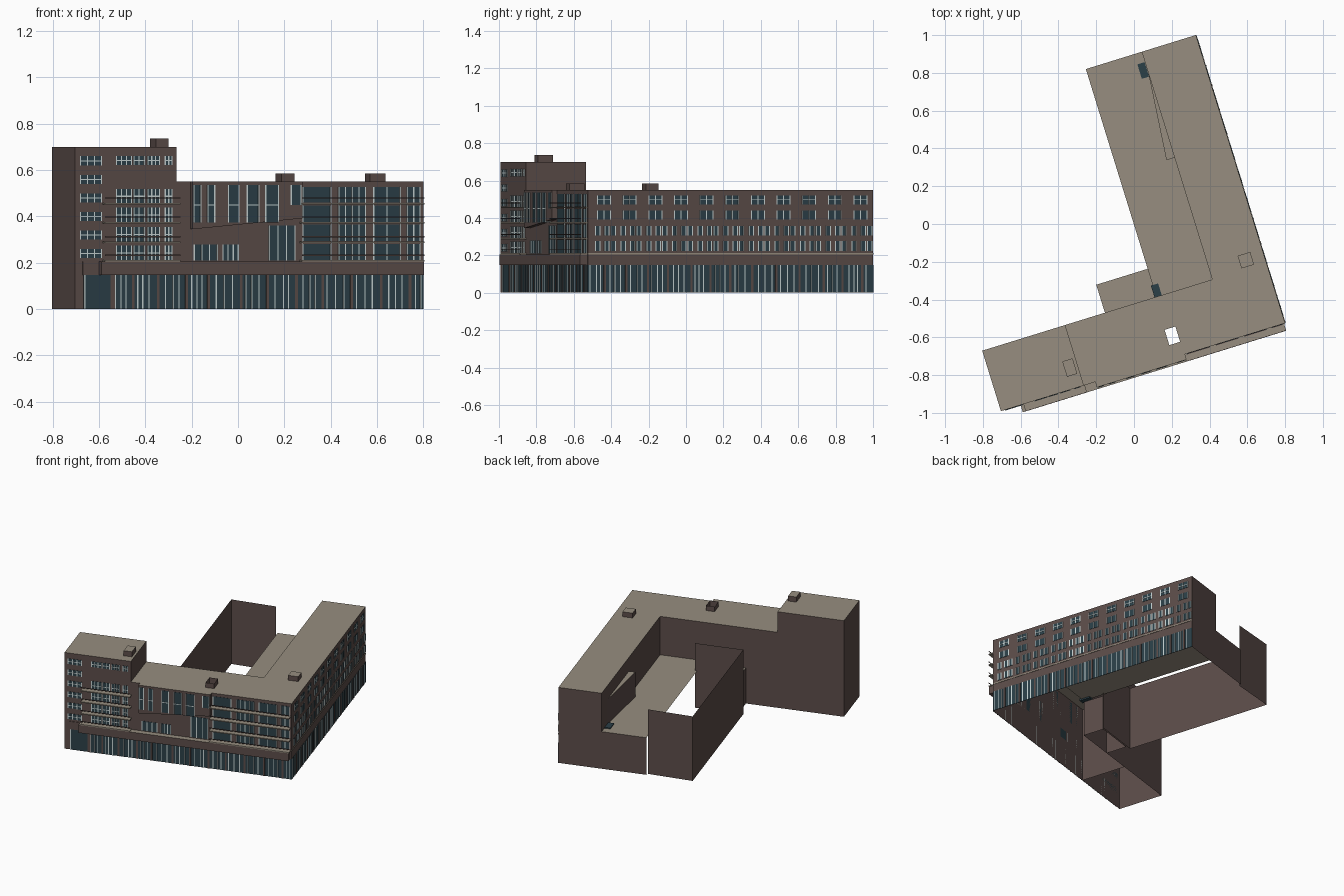
import bpy, bmesh, math, random
from mathutils import Matrix

random.seed(4)
cube = bpy.data.objects.get("Cube")
if cube:
    bpy.data.objects.remove(cube, do_unlink=True)


def material(name, rgb):
    m = bpy.data.materials.new(name)
    m.use_nodes = True
    m.diffuse_color = (*rgb, 1)
    m.node_tree.nodes["Principled BSDF"].inputs["Base Color"].default_value = (*rgb, 1)
    return m


WALL, ROOF, GLASS, FRAME = range(4)
MATS = [material("brown_brick", (0.105, 0.072, 0.066)),
        material("tan_roof", (0.31, 0.27, 0.215)),
        material("dark_glass", (0.024, 0.050, 0.064)),
        material("pale_frame", (0.56, 0.64, 0.64))]

# Site frame: origin at the outer street corner, a along the front, b to the back
SITE = Matrix.Translation((0.80, -0.525, 0)) @ Matrix.Rotation(math.radians(17.2), 4, 'Z')
LENGTH, DEPTH, NORTH, STRIP, WING = -1.575, 0.335, 1.597, -0.30, -0.61
ROOF_Z, TOWER_Z, TOWER_A, COURT_Z = 0.55, 0.70, -1.115, 0.27


class Part:
    """Collects the faces of one named part."""

    def __init__(self, name):
        self.name, self.bm = name, bmesh.new()

    def face(self, pts, mat):
        f = self.bm.faces.new([self.bm.verts.new(p) for p in pts])
        f.material_index = mat

    def walls(self, path, z0, z1, mat=WALL):
        for p, q in zip(path, path[1:]):
            self.face([(*p, z0), (*q, z0), (*q, z1), (*p, z1)], mat)

    def flat(self, a0, a1, b0, b1, z, mat):
        self.face([(a0, b0, z), (a1, b0, z), (a1, b1, z), (a0, b1, z)], mat)

    def box(self, a0, a1, b0, b1, z0, z1, mat=WALL, top=None, bottom=None):
        self.walls([(a0, b0), (a1, b0), (a1, b1), (a0, b1), (a0, b0)], z0, z1, mat)
        if top is not None:
            self.flat(a0, a1, b0, b1, z1, top)
        if bottom is not None:
            self.flat(a0, a1, b0, b1, z0, bottom)

    def solid(self, a0, a1, b0, b1, z0, z1, mat):
        self.box(a0, a1, b0, b1, z0, z1, mat, mat, mat)

    # Thin plates on the two street fronts
    def front(self, a0, a1, z0, z1, proud, mat):
        self.solid(a0, a1, -proud, 0, z0, z1, mat)

    def east(self, b0, b1, z0, z1, proud, mat):
        self.solid(0, proud, b0, b1, z0, z1, mat)

    def window(self, side, s0, s1, z0, z1, bars=1, cross=True, base=0.0):
        side(s0, s1, z0, z1, base + 0.002, GLASS)
        w = 0.0025
        for i in range(bars + 2):
            s = s0 + (s1 - s0) * i / (bars + 1)
            side(s - w, s + w, z0, z1, base + 0.004, FRAME)
        if cross:
            mid = (z0 + z1) / 2
            side(s0, s1, mid - w, mid + w, base + 0.004, FRAME)

    def done(self):
        bmesh.ops.remove_doubles(self.bm, verts=self.bm.verts, dist=0.00001)
        bmesh.ops.recalc_face_normals(self.bm, faces=self.bm.faces)
        me = bpy.data.meshes.new(self.name)
        self.bm.to_mesh(me)
        self.bm.free()
        for m in MATS:
            me.materials.append(m)
        ob = bpy.data.objects.new(self.name, me)
        ob.matrix_world = SITE
        bpy.context.collection.objects.link(ob)


def along(x):
    """Position along the front from a model x."""
    return (x - 0.8) / 0.955


# Main L-shaped shell, open below the courtyard and with a shaft in its roof
HOLE = (-0.62, -0.56, 0.07, 0.155)
p = Part("main_block")
p.walls([(WING, DEPTH), (TOWER_A, DEPTH), (TOWER_A, 0), (0, 0), (0, NORTH), (STRIP, NORTH)], 0, ROOF_Z)
p.walls([(STRIP, NORTH), (STRIP, DEPTH), (WING, DEPTH)], COURT_Z, ROOF_Z)
ha, hb, hc, hd = HOLE
for a0, a1, b0, b1 in ((TOWER_A, ha, 0, DEPTH), (hb, 0, 0, DEPTH), (ha, hb, 0, hc),
                       (ha, hb, hd, DEPTH), (STRIP, 0, DEPTH, NORTH)):
    p.flat(a0, a1, b0, b1, ROOF_Z, ROOF)
p.done()

# Corner tower
p = Part("tower")
p.box(LENGTH, TOWER_A, 0, DEPTH, 0, TOWER_Z, WALL, ROOF)
p.done()

# Courtyard deck with its end wall, and the tapering shelf beside it
p = Part("courtyard_deck")
p.flat(WING, STRIP, DEPTH, NORTH, COURT_Z, ROOF)
p.walls([(STRIP, NORTH), (WING, NORTH)], 0, COURT_Z)
p.done()
p = Part("courtyard_shelf")
shelf = [(STRIP, 1.48), (-0.345, 1.01), (STRIP, 1.01)]
p.walls(shelf, COURT_Z, 0.45)
p.face([(*s, 0.45) for s in shelf], ROOF)
p.done()

# Back annex and the open-topped rear enclosure, open towards the courtyard
p = Part("back_annex")
p.box(-0.895, WING, DEPTH, 0.49, 0, 0.26, WALL, ROOF)
p.done()
p = Part("rear_enclosure")
p.walls([(-0.595, 0.50), (-0.93, 0.50), (-0.93, 1.595), (-0.615, 1.58)], 0, 0.47)
p.done()
p = Part("courtyard_skylights")
for a, b in ((-0.322, 1.50), (-0.60, 0.36)):
    p.solid(a - 0.02, a + 0.02, b - 0.04, b + 0.04, 0.26, 0.277, GLASS)
p.done()

# Rooftop shafts
p = Part("rooftop_vents")
p.box(*HOLE, ROOF_Z - 0.05, 0.585)
p.box(-0.135, -0.065, 0.345, 0.415, ROOF_Z, 0.585, WALL, ROOF)
p.box(-1.187, -1.130, 0.07, 0.155, TOWER_Z, 0.737, WALL, ROOF)
p.done()

# Ground floor shopfronts with uneven mullions
p = Part("shopfront")
p.front(-1.535, 0, 0, 0.148, 0.002, GLASS)
p.east(0, NORTH, 0, 0.148, 0.002, GLASS)
for side, start, end in ((p.front, -1.395, 0), (p.east, 0.008, NORTH)):
    s, i = start, 0
    while s < end - 0.012:
        if i % 4 == 3:
            side(s, s + 0.012, 0, 0.148, 0.005, WALL)
        else:
            side(s, s + 0.005, 0, 0.148, 0.004, FRAME)
        s += random.uniform(0.021, 0.040)
        i += 1
p.front(-1.535, -1.529, 0, 0.148, 0.004, FRAME)
p.front(-1.415, -1.395, 0, 0.148, 0.005, WALL)
p.done()

# Projecting band above the shops
p = Part("front_band")
p.box(-1.466, -0.01, -0.04, 0, 0.148, 0.205, WALL, ROOF, WALL)
p.front(-1.54, -1.466, 0.148, 0.205, 0.004, WALL)
p.done()
p = Part("east_ledge")
p.east(0, NORTH, 0.205, 0.213, 0.003, ROOF)
p.done()

# Balconies: thin slab and rail on each floor
p = Part("balconies")
for a0, a1 in ((-1.45, -1.11), (-0.56, -0.006)):
    for z in (0.205, 0.285, 0.37, 0.452):
        p.solid(a0, a1, -0.04, 0, z, z + 0.007, ROOF)
        p.solid(a0, a1, -0.04, -0.037, z + 0.025, z + 0.030, WALL)
p.done()

# Tower windows
p = Part("tower_windows")
for z in (0.24, 0.32, 0.40, 0.48, 0.56, 0.64):
    p.window(p.front, along(-0.68), along(-0.59), z - 0.02, z + 0.02, 2)
for x0, x1, bars in ((-0.525, -0.46, 2), (-0.45, -0.405, 1), (-0.39, -0.34, 2), (-0.315, -0.285, 1)):
    p.window(p.front, along(x0), along(x1), 0.622, 0.662, bars)
    for z in (0.21, 0.29, 0.375, 0.455):
        p.window(p.front, along(x0), along(x1), z, z + 0.064, bars)
p.done()

# Middle bay: overhanging panel with a sloping lower edge
p = Part("overhang_panel")
a0, a1, b0 = along(-0.205), along(0.27), -0.03
low, high = 0.345, 0.392
front = [(a0, b0, low), (a1, b0, high), (a1, b0, ROOF_Z), (a0, b0, ROOF_Z)]
back = [(a, 0, z) for a, b, z in front]
p.face(front, WALL)
for i in range(4):
    j = (i + 1) % 4
    p.face([front[i], back[i], back[j], front[j]], ROOF if i == 2 else WALL)
p.done()
p = Part("middle_windows")
for x0, x1 in ((-0.20, -0.17), (-0.14, -0.11), (-0.05, -0.005), (0.03, 0.08), (0.11, 0.165), (0.22, 0.262)):
    z0 = 0.45 if x0 > 0.2 else 0.375
    p.window(p.front, along(x0), along(x1), z0, 0.535, 0, False, 0.03)
    mid = 0.447
    if z0 < mid:
        p.front(along(x0), along(x1), mid, mid + 0.005, 0.034, FRAME)
for x0, x1, z1 in ((-0.19, -0.09, 0.278), (-0.065, 0.0, 0.278), (0.135, 0.245, 0.36)):
    p.window(p.front, along(x0), along(x1), 0.21, z1, 2, False)
p.done()

# Tall glazed bays near the street corner
p = Part("corner_bay_windows")
for x0, x1, bars in ((0.28, 0.40, 0), (0.435, 0.55, 3), (0.585, 0.70, 1), (0.73, 0.785, 1)):
    p.window(p.front, along(x0), along(x1), 0.213, 0.528, bars, False)
    for z in (0.282, 0.365, 0.448):
        p.front(along(x0), along(x1), z, z + 0.012, 0.005, WALL)
p.done()

# Regular windows of the long east side
p = Part("east_windows")
for i in range(11):
    b = 0.09 + i * 0.1435
    for z in (0.415, 0.497):
        p.window(p.east, b - 0.036, b + 0.036, z - 0.024, z + 0.024, 1, z > 0.45)
    for z in (0.25, 0.332):
        for off in (-0.048, 0.004, 0.040):
            p.window(p.east, b + off, b + off + 0.024, z - 0.026, z + 0.026, 0, False)
p.done()
